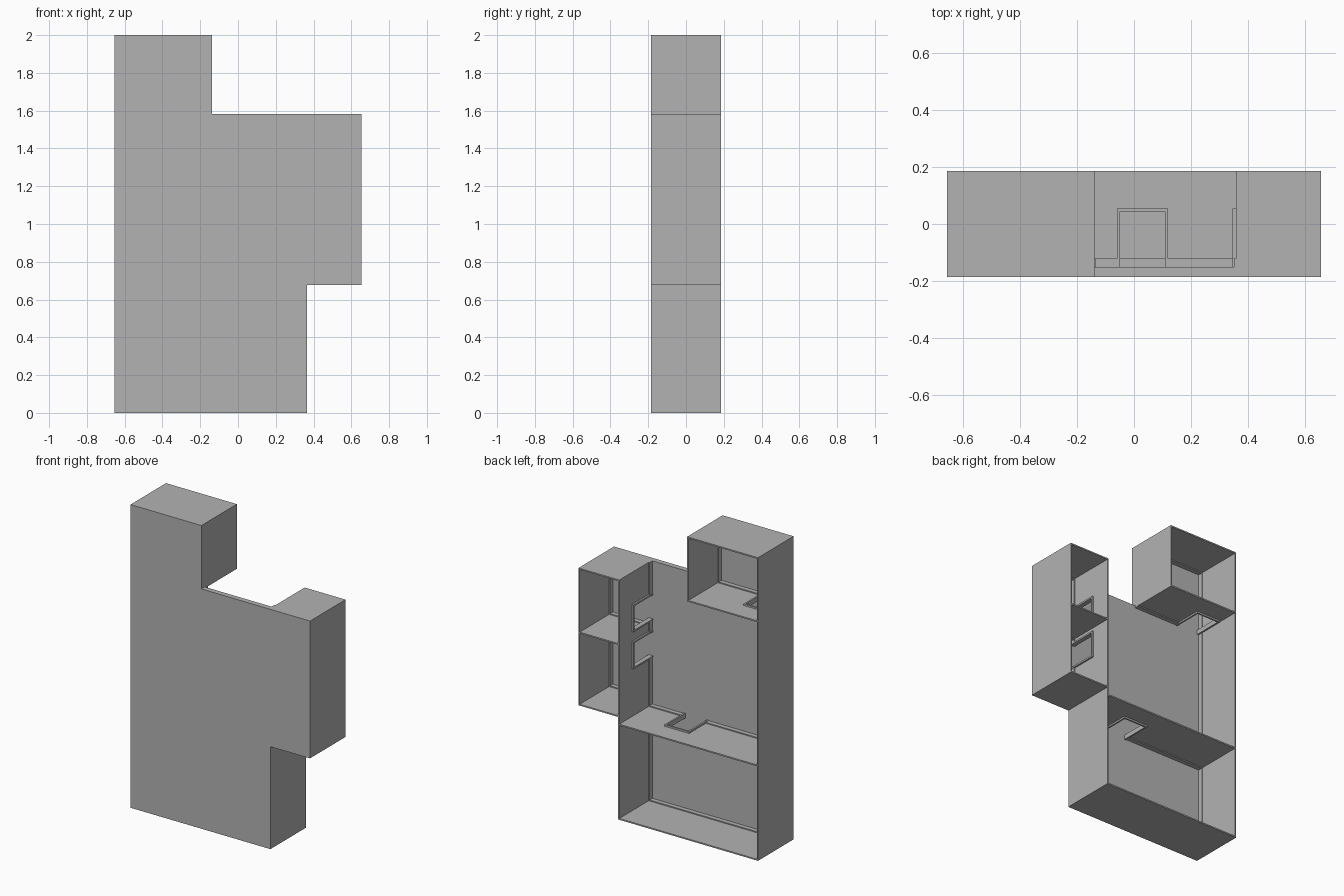
import bpy
import bmesh
from mathutils import Matrix, Vector

cube = bpy.data.objects.get("Cube")
if cube:
    bpy.data.objects.remove(cube)

grey = bpy.data.materials.new("plain_grey")
grey.use_nodes = True
grey.diffuse_color = (0.45, 0.45, 0.45, 1)
grey.node_tree.nodes["Principled BSDF"].inputs["Base Color"].default_value = (0.45, 0.45, 0.45, 1)

# Overall sizes
LEFT, RIGHT = -0.655, 0.655
STEP, PART = -0.138, 0.366      # tower side, partition outer face
BAY_Z, MID_Z, UP_Z, TOP = 0.676, 0.631, 1.582, 2.0
SHELF_Z = 1.161
FRONT, BASE, RIM = -0.185, -0.15, 0.185
T = 0.009                       # wall thickness
SKIRT, SKIRT_Y = 0.007, -0.121
DOOR_W, DOOR_Y, BAR = 0.18, 0.054, 0.011


def make_object(name, boxes):
    """One object from a list of (low corner, high corner) boxes."""
    bm = bmesh.new()
    for lo, hi in boxes:
        lo, hi = Vector(lo), Vector(hi)
        m = Matrix.Translation((lo + hi) / 2) @ Matrix.Diagonal((*(hi - lo), 1))
        bmesh.ops.create_cube(bm, size=1, matrix=m)
    mesh = bpy.data.meshes.new(name)
    bm.to_mesh(mesh)
    bm.free()
    mesh.materials.append(grey)
    bpy.context.collection.objects.link(bpy.data.objects.new(name, mesh))


def wall(name, upright, at, start, end, doors=(), skirts=()):
    """Wall with its lower face at `at`; skirts are (side, start, end)."""
    def box(c0, c1, a0, a1, y0, y1):
        if upright:
            return (c0, y0, a0), (c1, y1, a1)
        return (a0, y0, c0), (a1, y1, c1)

    def spans(a0, a1):
        for d in sorted(doors):
            if a0 < d < a1:
                yield a0, d
                a0 = d + DOOR_W
        yield a0, a1

    boxes = [box(at, at + T, a, b, BASE, RIM) for a, b in spans(start, end)]
    for d in doors:
        boxes.append(box(at, at + T, d, d + DOOR_W, DOOR_Y, RIM))
    make_object(name, boxes)

    # Skirting along the foot of the wall
    strips = []
    for side, s0, s1 in skirts:
        c = at + T if side > 0 else at - SKIRT
        strips += [box(c, c + SKIRT, a, b, BASE, SKIRT_Y) for a, b in spans(s0, s1)]
    if strips:
        make_object(name + "_skirting", strips)

    # Door frames: two jambs and a lintel
    c0, c1 = at - BAR, at + T + BAR
    for i, d in enumerate(doors):
        e = d + DOOR_W
        make_object(f"{name}_door_frame_{i + 1}", [
            box(c0, c1, d, d + BAR, BASE, DOOR_Y),
            box(c0, c1, e - BAR, e, BASE, DOOR_Y),
            box(c0, c1, d + BAR, e - BAR, DOOR_Y - BAR, DOOR_Y)])


# Stepped base slab, extruded from its outline
outline = [(LEFT, 0), (PART, 0), (PART, BAY_Z), (RIGHT, BAY_Z), (RIGHT, UP_Z),
           (STEP, UP_Z), (STEP, TOP), (LEFT, TOP)]
bm = bmesh.new()
face = bm.faces.new([bm.verts.new((x, FRONT, z)) for x, z in outline])
ext = bmesh.ops.extrude_face_region(bm, geom=[face])
bmesh.ops.translate(bm, vec=(0, BASE - FRONT, 0),
                    verts=[v for v in ext["geom"] if isinstance(v, bmesh.types.BMVert)])
bmesh.ops.recalc_face_normals(bm, faces=bm.faces)
mesh = bpy.data.meshes.new("base_slab")
bm.to_mesh(mesh)
bm.free()
mesh.materials.append(grey)
bpy.context.collection.objects.link(bpy.data.objects.new("base_slab", mesh))

# Upright walls
in_l, in_p, in_r = LEFT + T, PART - T, RIGHT - T
wall("long_side_wall", True, LEFT, 0, TOP,
     skirts=[(1, T, MID_Z - T), (1, MID_Z, UP_Z - T), (1, UP_Z, TOP - T)])
wall("partition_wall", True, in_p, 0, UP_Z, doors=[0.946, 1.19],
     skirts=[(-1, T, MID_Z - T), (-1, MID_Z, UP_Z),
             (1, BAY_Z + T, SHELF_Z - T), (1, SHELF_Z, UP_Z - T)])
wall("bay_side_wall", True, in_r, BAY_Z, UP_Z,
     skirts=[(-1, BAY_Z + T, SHELF_Z - T), (-1, SHELF_Z, UP_Z - T)])
wall("tower_side_wall", True, STEP - T, UP_Z - T, TOP,
     skirts=[(-1, UP_Z, TOP - T)])

# Level walls
wall("bottom_wall", False, 0, LEFT, PART, skirts=[(1, in_l, in_p)])
wall("middle_wall", False, MID_Z - T, LEFT, PART, doors=[-0.06],
     skirts=[(-1, in_l, in_p), (1, in_l, in_p)])
wall("tower_lower_wall", False, UP_Z - T, LEFT, STEP, doors=[-0.637],
     skirts=[(-1, in_l, STEP + 0.004), (1, in_l, STEP - T)])
wall("tower_top_wall", False, TOP - T, LEFT, STEP, skirts=[(-1, in_l, STEP - T)])
wall("bay_lower_wall", False, BAY_Z, in_p, RIGHT, skirts=[(1, PART, in_r)])
wall("bay_middle_wall", False, SHELF_Z - T, PART, in_r,
     skirts=[(-1, PART, in_r), (1, PART, in_r)])
wall("bay_top_wall", False, UP_Z - T, in_p, RIGHT, skirts=[(-1, PART, in_r)])
